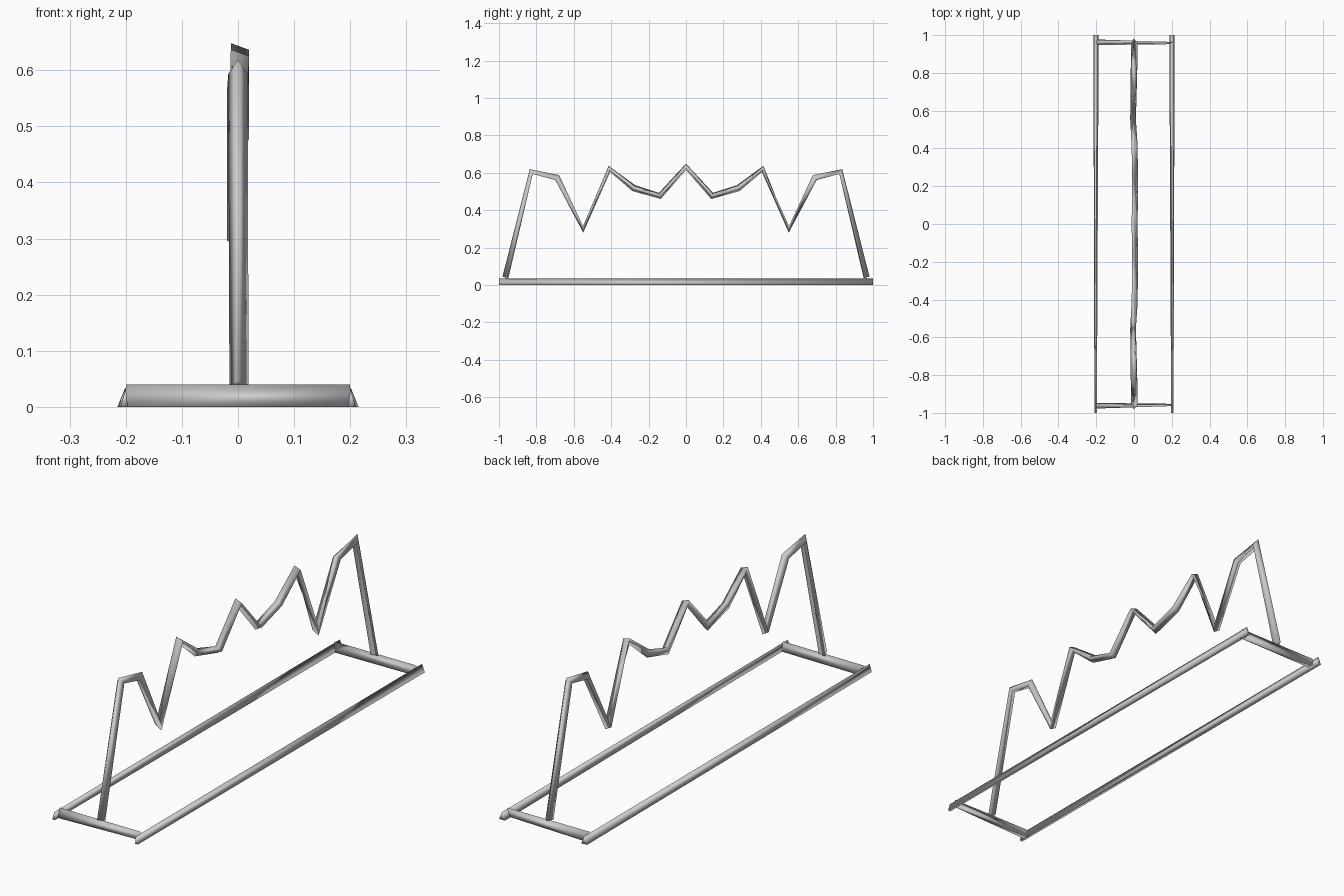
import bpy, bmesh, math
from mathutils import Vector

cube = bpy.data.objects.get("Cube")
if cube:
    bpy.data.objects.remove(cube, do_unlink=True)

GREY = (0.6, 0.6, 0.6, 1)
grey = bpy.data.materials.new("light grey")
grey.use_nodes = True
grey.diffuse_color = GREY
grey.node_tree.nodes["Principled BSDF"].inputs["Base Color"].default_value = GREY


def loft(name, rings):
    """Join three-sided rings into one closed, smooth-shaded bar."""
    bm = bmesh.new()
    loops = [[bm.verts.new(p) for p in ring] for ring in rings]
    for a, b in zip(loops, loops[1:]):
        for i in range(3):
            j = (i + 1) % 3
            bm.faces.new((a[i], a[j], b[j], b[i]))
    bm.faces.new(loops[0])
    bm.faces.new(loops[-1])
    bmesh.ops.recalc_face_normals(bm, faces=bm.faces)
    for face in bm.faces:
        face.smooth = True
    mesh = bpy.data.meshes.new(name)
    bm.to_mesh(mesh)
    bm.free()
    mesh.materials.append(grey)
    bpy.context.collection.objects.link(bpy.data.objects.new(name, mesh))


def bar(name, start, end, side, widths, leans, height):
    """Tapering bar lying on the ground, with a triangular section."""
    rings = []
    for p, w, lean in zip((start, end), widths, leans):
        p, s = Vector(p), Vector(side)
        rings.append((p - s * w / 2, p + s * w / 2,
                      p + s * lean + Vector((0, 0, height))))
    loft(name, rings)


# Ground frame: two long rails and two cross bars
for name, sx in (("left_rail", 1), ("right_rail", -1)):
    bar(name, (sx * 0.201, 1, 0), (sx * 0.203, -1, 0), (sx, 0, 0),
        (0.028, 0.013), (0.0, -0.003), 0.034)
for name, sy in (("front_bar", -1), ("back_bar", 1)):
    bar(name, (-0.2, sy * 0.962, 0), (0.2, sy * 0.956, 0), (0, sy, 0),
        (0.03, 0.008), (0.0, 0.008), 0.04)

# Zigzag strand: y, z and section twist, from the front foot to the middle
half = [(-0.962, 0.04, 100), (-0.825, 0.602, 90), (-0.69, 0.572, 75),
        (-0.55, 0.297, 60), (-0.41, 0.622, 10), (-0.28, 0.518, 0),
        (-0.14, 0.476, 0), (0, 0.633, 10)]
path = half + [(-y, z, t) for y, z, t in reversed(half[:-1])]
points = [Vector((0, y, z)) for y, z, t in path]
rings = []
for i, p in enumerate(points):
    before = (p - points[i - 1]).normalized() if i else Vector()
    after = (points[i + 1] - p).normalized() if i + 1 < len(points) else Vector()
    along = (before + after).normalized()
    normal = Vector((0, -along.z, along.y))
    ring = []
    for k in range(3):
        a = math.radians(path[i][2] + 120 * k)
        ring.append(p + 0.02 * (Vector((math.cos(a), 0, 0)) + normal * math.sin(a)))
    rings.append(ring)
loft("zigzag_strand", rings)
